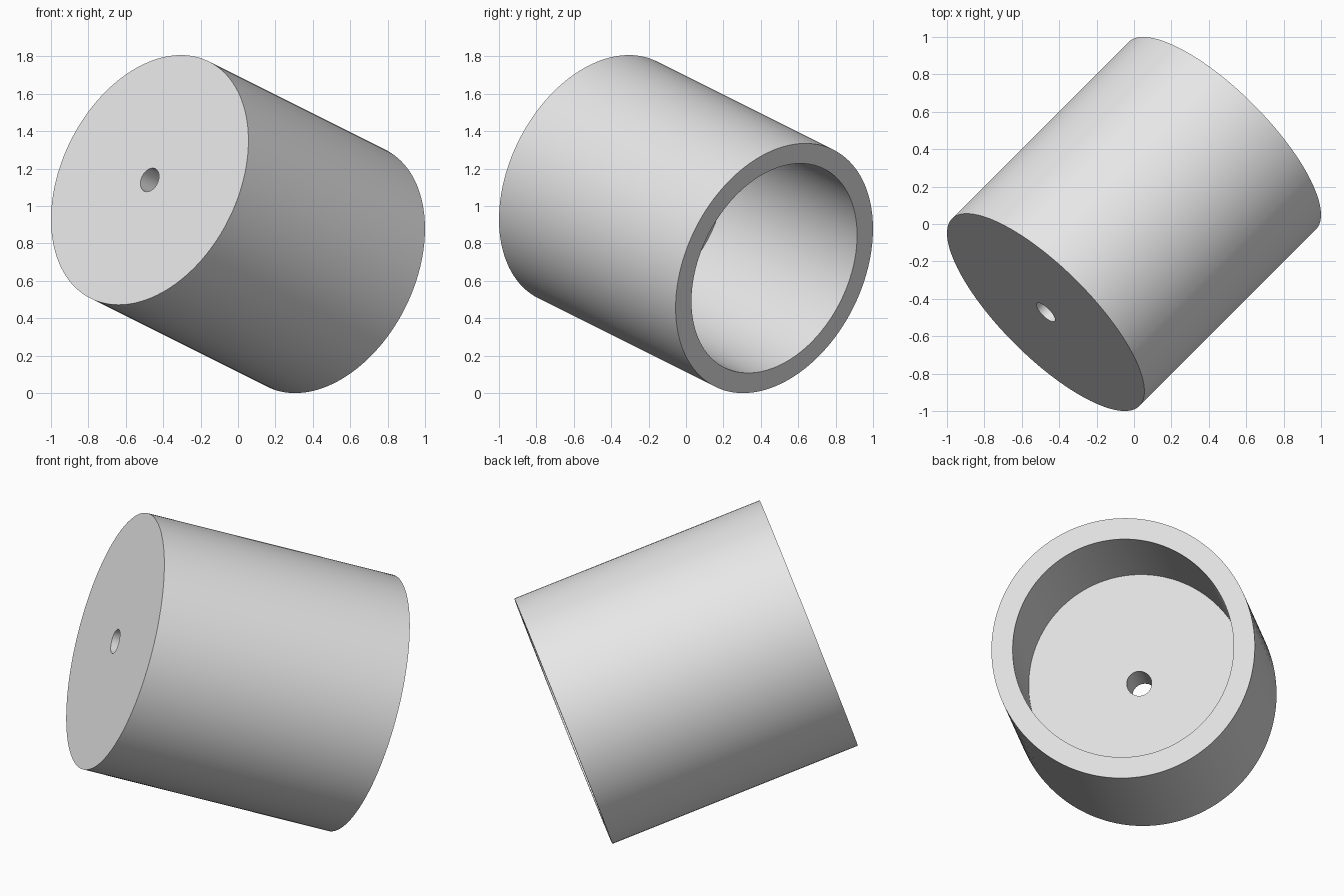
import bpy, bmesh, math
from mathutils import Vector

cube = bpy.data.objects.get("Cube")
if cube:
    bpy.data.objects.remove(cube, do_unlink=True)

# Dimensions
RADIUS = 0.708
LENGTH = 2 * RADIUS
BORE = 0.594
DEPTH = 1.05
HOLE = 0.067
SEGMENTS = 128
AXIS = Vector((2, 2, -1)).normalized()   # from closed end to open end

# Plain grey material
grey = bpy.data.materials.new("light_grey")
grey.use_nodes = True
colour = (0.8, 0.8, 0.8, 1)
grey.diffuse_color = colour
grey.node_tree.nodes["Principled BSDF"].inputs["Base Color"].default_value = colour

# Cup cross-section (radius, height): closed end low, open end high
half = LENGTH / 2
floor = half - DEPTH
profile = [(HOLE, -half), (RADIUS, -half), (RADIUS, half),
           (BORE, half), (BORE, floor), (HOLE, floor)]

# Lathe the section around its axis
bm = bmesh.new()
verts = [bm.verts.new((r, 0, z)) for r, z in profile]
edges = [bm.edges.new((v, verts[(i + 1) % len(verts)])) for i, v in enumerate(verts)]
bmesh.ops.spin(bm, geom=verts + edges, cent=(0, 0, 0), axis=(0, 0, 1),
               angle=math.tau, steps=SEGMENTS)
bmesh.ops.remove_doubles(bm, verts=bm.verts, dist=0.0001)
bmesh.ops.recalc_face_normals(bm, faces=bm.faces)

# Tilt along the axis and rest on the ground
rotation = AXIS.to_track_quat("Z", "Y").to_matrix()
bmesh.ops.rotate(bm, cent=(0, 0, 0), matrix=rotation, verts=bm.verts)
bmesh.ops.translate(bm, vec=(0, 0, -min(v.co.z for v in bm.verts)), verts=bm.verts)

mesh = bpy.data.meshes.new("hollow_cylinder")
bm.to_mesh(mesh)
bm.free()
mesh.materials.append(grey)
cup = bpy.data.objects.new("hollow_cylinder", mesh)
bpy.context.collection.objects.link(cup)

# Smooth walls with crisp rims
bpy.ops.object.select_all(action="DESELECT")
cup.select_set(True)
bpy.context.view_layer.objects.active = cup
bpy.ops.object.shade_smooth_by_angle(angle=math.radians(30))
